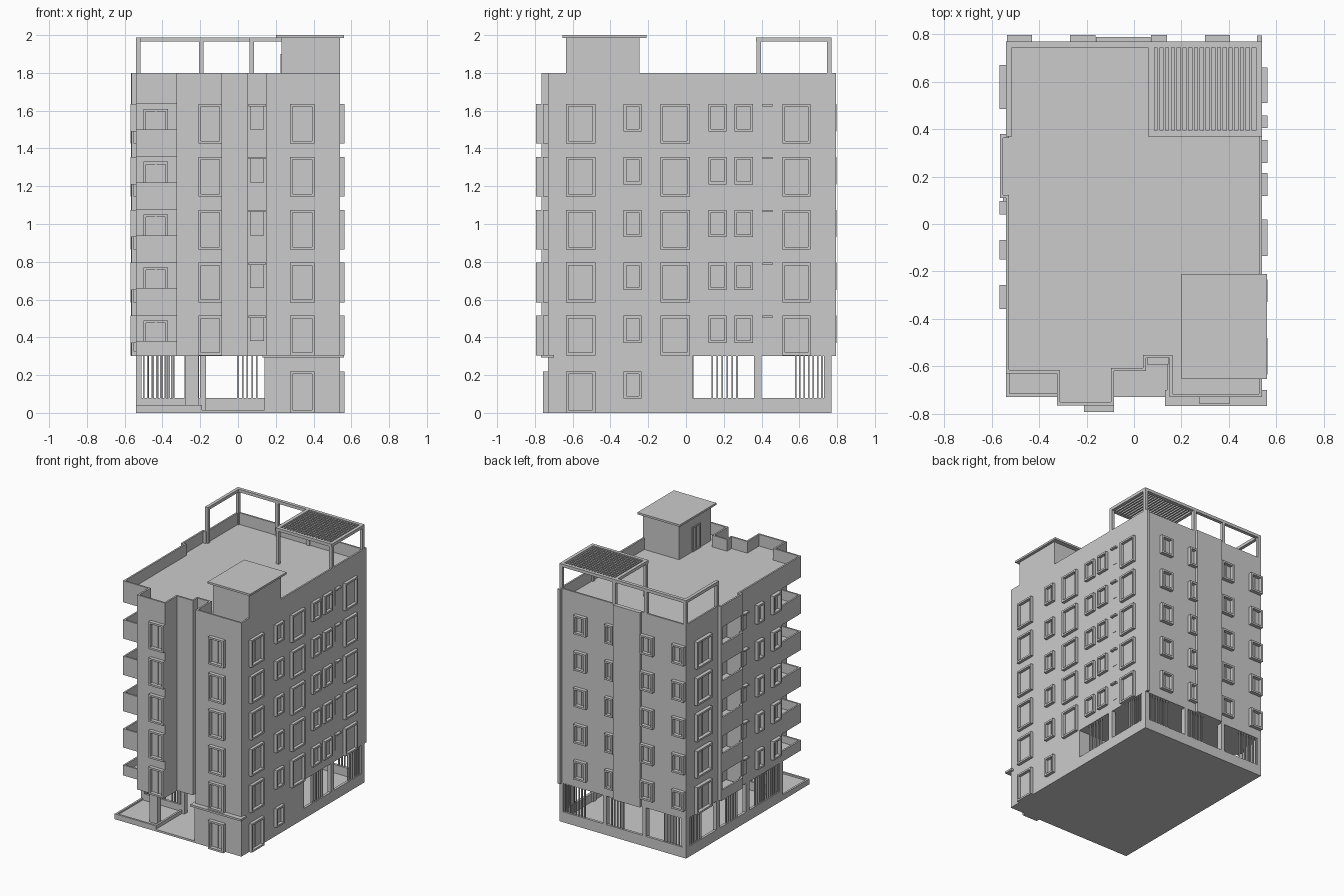
import bpy, bmesh
from mathutils import Vector

if "Cube" in bpy.data.objects:
    bpy.data.objects.remove(bpy.data.objects["Cube"])

def finish(name, bm):
    bmesh.ops.recalc_face_normals(bm, faces=bm.faces)
    me = bpy.data.meshes.new(name)
    bm.to_mesh(me)
    bm.free()
    ob = bpy.data.objects.new(name, me)
    bpy.context.collection.objects.link(ob)
    return ob

def boxes(name, items):
    """One object from boxes given as (x0, x1, y0, y1, z0, z1)."""
    bm = bmesh.new()
    for x0, x1, y0, y1, z0, z1 in items:
        vs = bmesh.ops.create_cube(bm, size=1)['verts']
        for v in vs:
            v.co = Vector(((x0 + x1) / 2 + v.co.x * (x1 - x0),
                           (y0 + y1) / 2 + v.co.y * (y1 - y0),
                           (z0 + z1) / 2 + v.co.z * (z1 - z0)))
    return finish(name, bm)

def prism(name, pts, z0, z1):
    bm = bmesh.new()
    f = bm.faces.new([bm.verts.new((x, y, z0)) for x, y in pts])
    r = bmesh.ops.extrude_face_region(bm, geom=[f], use_keep_orig=True)
    for v in r['geom']:
        if isinstance(v, bmesh.types.BMVert):
            v.co.z = z1
    return finish(name, bm)

def ring_wall(name, pts, z0, z1, t):
    """Wall of thickness t inside a counter-clockwise rectilinear outline."""
    n = len(pts)
    inner = []
    for i in range(n):
        p, a, b = (Vector(pts[j % n]) for j in (i, i - 1, i + 1))
        d, e = (p - a).normalized(), (b - p).normalized()
        inner.append(p + t * (Vector((-d.y, d.x)) + Vector((-e.y, e.x))))
    bm = bmesh.new()
    loops = [[bm.verts.new((q[0], q[1], z)) for q in path]
             for path, z in ((pts, z0), (pts, z1), (inner, z1), (inner, z0))]
    for k in range(4):
        A, B = loops[k], loops[(k + 1) % 4]
        for i in range(n):
            j = (i + 1) % n
            bm.faces.new((A[i], A[j], B[j], B[i]))
    return finish(name, bm)

FLOORS = [0.28 * k for k in range(5)]   # storey offsets, measured down from the top

def face_box(face, wall, a0, a1, out, z0, z1):
    """Box on a wall: a0..a1 along it, projecting by out."""
    s = 1 if face in ('right', 'back') else -1
    lo, hi = sorted((wall - s * 0.005, wall + s * out))
    return (lo, hi, a0, a1, z0, z1) if face in ('left', 'right') else (a0, a1, lo, hi, z0, z1)

def window(face, wall, a0, a1, z0, z1, out=0.028, f=0.014):
    b = lambda u0, u1, w0, w1, o: face_box(face, wall, u0, u1, o, w0, w1)
    m = (a0 + a1) / 2
    return [b(a0, a0 + f, z0, z1, out), b(a1 - f, a1, z0, z1, out),
            b(a0 + f, a1 - f, z1 - f, z1, out), b(a0 + f, a1 - f, z0, z0 + f, out),
            b(m - 0.004, m + 0.004, z0 + f, z1 - f, 0.006)]

# Ground level: slab, low perimeter wall, columns
B = 0.3
boxes('ground_slab', [(-0.54, 0.54, -0.73, 0.77, 0, 0.015)])
boxes('porch_platform', [(-0.54, -0.19, -0.73, -0.40, 0.015, 0.03)])
boxes('porch_rim', [(-0.54, -0.19, -0.73, -0.715, 0.03, 0.042),
                    (-0.54, -0.525, -0.715, -0.4, 0.03, 0.042),
                    (-0.205, -0.19, -0.715, -0.4, 0.03, 0.042)])
boxes('low_perimeter_wall', [(-0.54, 0.54, 0.75, 0.77, 0.01, 0.08),
                             (-0.54, -0.52, -0.4, 0.75, 0.01, 0.08),
                             (0.52, 0.54, 0.03, 0.75, 0.01, 0.08),
                             (-0.52, -0.18, -0.41, -0.39, 0.01, 0.08)])
boxes('ground_columns', [(x, x + 0.03, y, y + 0.04, 0.01, B + 0.01) for x, y in (
    (-0.54, 0.73), (-0.54, 0.36), (-0.54, 0.0), (-0.54, -0.41), (0.51, 0.73), (0.51, 0.36),
    (-0.2, 0.73), (0.14, 0.73), (-0.2, -0.41))] + [(-0.28, -0.21, -0.68, -0.64, 0.02, B + 0.01)])
prism('ground_rooms', [(0.14, -0.73), (0.54, -0.73), (0.54, 0.035), (0.14, 0.035)], 0, B + 0.005)
boxes('entrance_canopy', [(0.13, 0.562, -0.768, -0.70, 0.292, 0.307)])

# Fence bars of the open ground floor
def bars(name, along, pos, a0, a1):
    n = round((a1 - a0) / 0.024)
    its = []
    for i in range(n + 1):
        a = a0 + (a1 - a0) * i / n
        lim = (a - 0.004, a + 0.004, pos - 0.005, pos + 0.005)
        its.append((lim if along == 'x' else lim[2:] + lim[:2]) + (0.075, B + 0.002))
    boxes(name, its)

for a0, a1 in ((-0.5, -0.35), (0.0, 0.1), (0.33, 0.5)):
    bars('back_fence_bars', 'x', 0.76, a0, a1)
for a0, a1 in ((-0.5, -0.34), (-0.28, -0.21)):
    bars('front_fence_bars', 'x', -0.4, a0, a1)
for a0, a1 in ((0.14, 0.27), (0.58, 0.72)):
    bars('right_fence_bars', 'y', 0.53, a0, a1)
for a0, a1 in ((0.14, 0.27), (0.58, 0.72), (-0.36, -0.08)):
    bars('left_fence_bars', 'y', -0.53, a0, a1)

# Main tower with notches for side loggia and corner balcony
right_part = [(-0.325, -0.765), (-0.085, -0.765), (-0.085, -0.62), (0.05, -0.62),
              (0.05, -0.565), (0.15, -0.565), (0.15, -0.73), (0.54, -0.73), (0.54, 0.77)]
body = [(-0.54, 0.77), (-0.54, 0.375), (-0.42, 0.375), (-0.42, 0.10), (-0.54, 0.10),
        (-0.54, -0.40), (-0.325, -0.40)] + right_part
roof = [(-0.54, 0.77), (-0.54, 0.375), (-0.565, 0.375), (-0.565, 0.11), (-0.54, 0.11),
        (-0.54, -0.63), (-0.325, -0.63)] + right_part
prism('main_tower', body, B, 1.64)
prism('roof_deck', roof, 1.635, 1.71)
ring_wall('roof_parapet', roof, 1.71, 1.8, 0.013)
boxes('back_center_panel', [(-0.16, 0.07, 0.765, 0.79, B, 1.8)])
boxes('back_edge_fin', [(0.52, 0.54, 0.765, 0.795, B, 1.8)])
boxes('loggia_fin', [(-0.566, -0.535, 0.365, 0.38, B, 1.8)])

# Balcony slabs and parapets
for d in FLOORS:
    z0, z1 = max(1.355 - d, B), 1.50 - d
    if d == FLOORS[-1]:
        z0 = B
    s = min(z0 + 0.07, z1 - 0.055)
    boxes('corner_balcony', [(-0.54, -0.325, -0.63, -0.4, z0, s),
                             (-0.54, -0.325, -0.63, -0.617, s, z1),
                             (-0.54, -0.527, -0.617, -0.4, s, z1)])
    boxes('loggia_balcony', [(-0.565, -0.42, 0.11, 0.366, z0, s),
                             (-0.565, -0.552, 0.11, 0.366, s, z1),
                             (-0.552, -0.54, 0.098, 0.123, s, z1)])
    boxes('balcony_doors', window('left', -0.42, 0.17, 0.31, z0 + 0.06, 1.61 - d, 0.012)
          + window('front', -0.4, -0.5, -0.37, z0 + 0.06, 1.61 - d, 0.012))

# Window columns: (face, wall position, start, end, height)
TALL, SMALL = 0.21, 0.145
columns = [('right', 0.535, -0.635, -0.48, TALL), ('right', 0.535, -0.33, -0.235, SMALL),
           ('right', 0.535, -0.135, 0.02, TALL), ('right', 0.535, 0.118, 0.215, SMALL),
           ('right', 0.535, 0.257, 0.355, SMALL), ('right', 0.535, 0.51, 0.66, TALL),
           ('front', -0.765, -0.21, -0.085, TALL), ('front', -0.73, 0.275, 0.405, TALL),
           ('back', 0.77, -0.535, -0.43, SMALL), ('back', 0.77, -0.27, -0.162, SMALL),
           ('back', 0.77, 0.072, 0.14, SMALL), ('back', 0.77, 0.30, 0.405, SMALL),
           ('left', -0.54, 0.485, 0.67, TALL), ('left', -0.54, -0.15, -0.068, SMALL),
           ('left', -0.54, -0.358, -0.258, SMALL)]
for face, wall, a0, a1, h in columns:
    its = []
    for d in FLOORS:
        its += window(face, wall, a0, a1, 1.635 - d - h, 1.635 - d)
    boxes(face + '_window_frames', its)
boxes('ground_windows', window('right', 0.535, -0.635, -0.48, 0.0, 0.22)
      + window('right', 0.535, -0.33, -0.235, 0.075, 0.22)
      + window('front', -0.73, 0.275, 0.405, 0.0, 0.22))

# Narrow openings that only have a hood
for face, wall, a0, a1 in (('right', 0.535, 0.405, 0.458), ('front', -0.565, 0.055, 0.145),
                           ('left', -0.54, 0.04, 0.096)):
    its = []
    for d in FLOORS:
        its += [face_box(face, wall, a0, a1, 0.028, 1.623 - d, 1.635 - d),
                face_box(face, wall, a0 + 0.008, a1 - 0.008, 0.008, 1.5 - d, 1.625 - d)]
    boxes(face + '_hooded_vents', its)

# Stair house on the roof
boxes('stair_house', [(0.23, 0.54, -0.635, -0.245, 1.7, 1.985)])
boxes('stair_house_roof', [(0.2, 0.562, -0.655, -0.21, 1.985, 2.0)])
boxes('stair_house_door', window('left', 0.23, -0.5, -0.4, 1.71, 1.9, 0.006, 0.01))

# Roof frame and pergola slats
T, P = 1.965, 0.024
boxes('roof_frame_posts', [(x, x + P, y, y + P, 1.7, T) for x, y in (
    (-0.54, 0.372), (-0.54, 0.746), (-0.207, 0.746), (0.062, 0.746),
    (0.062, 0.372), (0.516, 0.372), (0.516, 0.746))])
boxes('roof_frame_beams', [(-0.54, 0.54, 0.744, 0.77, T, 1.988),
                           (-0.54, -0.515, 0.37, 0.744, T, 1.988),
                           (0.06, 0.54, 0.37, 0.395, T, 1.988),
                           (0.06, 0.086, 0.395, 0.744, T, 1.988),
                           (0.515, 0.54, 0.395, 0.744, T, 1.988)])
boxes('pergola_slats', [(x, x + 0.011, 0.394, 0.746, 1.968, 1.985)
                        for x in (0.098 + 0.0243 * i for i in range(17))])
